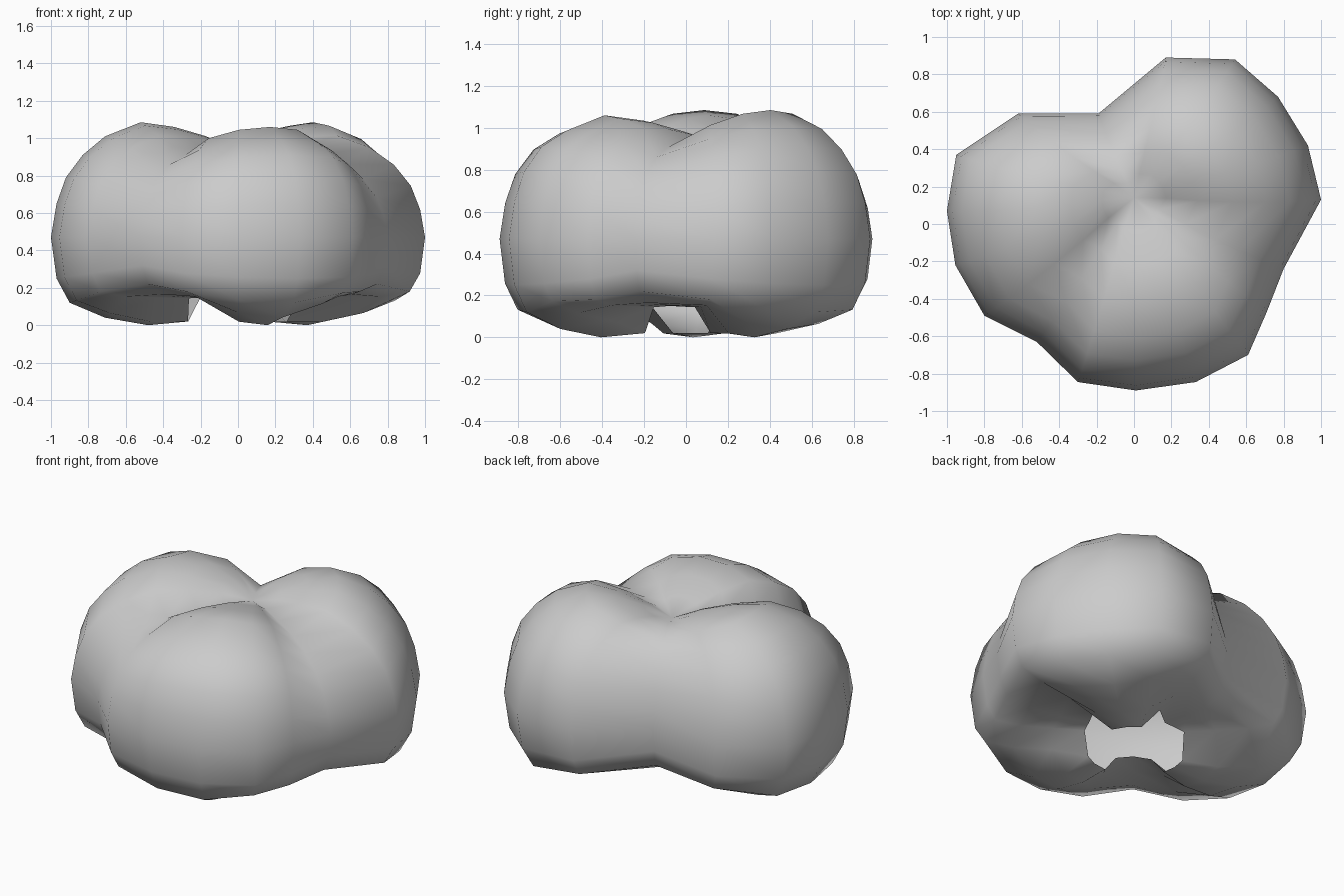
import bpy, bmesh, math

# Plan outline, counter-clockwise: each lobe starts with its seam point
outline = [
    (0.80, -0.24), (1.0, 0.13), (0.93, 0.42), (0.77, 0.68), (0.54, 0.88), (0.17, 0.89),
    (-0.19, 0.59), (-0.62, 0.59), (-0.95, 0.37), (-1.0, 0.07), (-0.955, -0.22), (-0.80, -0.49),
    (-0.52, -0.63), (-0.30, -0.845), (0.01, -0.89), (0.33, -0.845), (0.61, -0.70), (0.71, -0.47)]

# Vertical profiles (fraction of outline, height) through a lobe and a seam
lobe = [(0.17, 1.01), (0.34, 1.06), (0.52, 1.085), (0.71, 1.01), (0.83, 0.91), (0.92, 0.79),
        (0.97, 0.65), (1.0, 0.47), (0.97, 0.25), (0.90, 0.12), (0.71, 0.04), (0.48, 0.0), (0.28, 0.02)]
seam = [(0.17, 0.94), (0.34, 0.93), (0.54, 0.91), (0.70, 0.86), (0.84, 0.78), (0.93, 0.68),
        (0.98, 0.57), (1.0, 0.47), (0.98, 0.32), (0.93, 0.22), (0.76, 0.165), (0.54, 0.155), (0.33, 0.15)]
# Underside: the lobes narrow to feet (weights one and two columns from the seam)
feet = {9: (0.4, 0.88), 10: (0.1, 0.8), 11: (0.05, 0.88), 12: (0.05, 1.0)}
APEX_Y, APEX_Z = 0.14, 0.93


def weight(i, k):
    s = min(k % 6, 6 - k % 6)
    if i in feet:
        w = (0.0, *feet[i], 1.0)[s]
        return w - 0.4 if k == 16 and i < 12 else w   # front foot sits left of its lobe's middle
    return math.sin(math.pi * s / 6) ** 0.75


def build_body():
    bm = bmesh.new()
    rings = []
    for i, ((tl, zl), (ts, zs)) in enumerate(zip(lobe, seam)):
        cy = APEX_Y * max(0, 1 - i / 8)   # axis leans from the top dimple to the hole
        ring = []
        for k, (x, y) in enumerate(outline):
            w = weight(i, k)
            t = ts + (tl - ts) * w
            z = zs + (zl - zs) * w
            if i < 4 and k > 12:
                z -= 0.025 * w            # front lobe is slightly lower
            ring.append(bm.verts.new((x * t, cy + (y - cy) * t, z)))
        rings.append(ring)
    apex = bm.verts.new((0, APEX_Y, APEX_Z))
    n = len(outline)
    for k in range(n):
        j = (k + 1) % n
        bm.faces.new((apex, rings[0][k], rings[0][j]))
        for a, b in zip(rings, rings[1:]):
            bm.faces.new((a[k], b[k], b[j], a[j]))
    for f in bm.faces:
        f.smooth = True
    mesh = bpy.data.meshes.new("lobed_body")
    bm.to_mesh(mesh)
    bm.free()
    obj = bpy.data.objects.new("lobed_body", mesh)
    bpy.context.collection.objects.link(obj)


# Three-lobed shell, open underneath
build_body()
